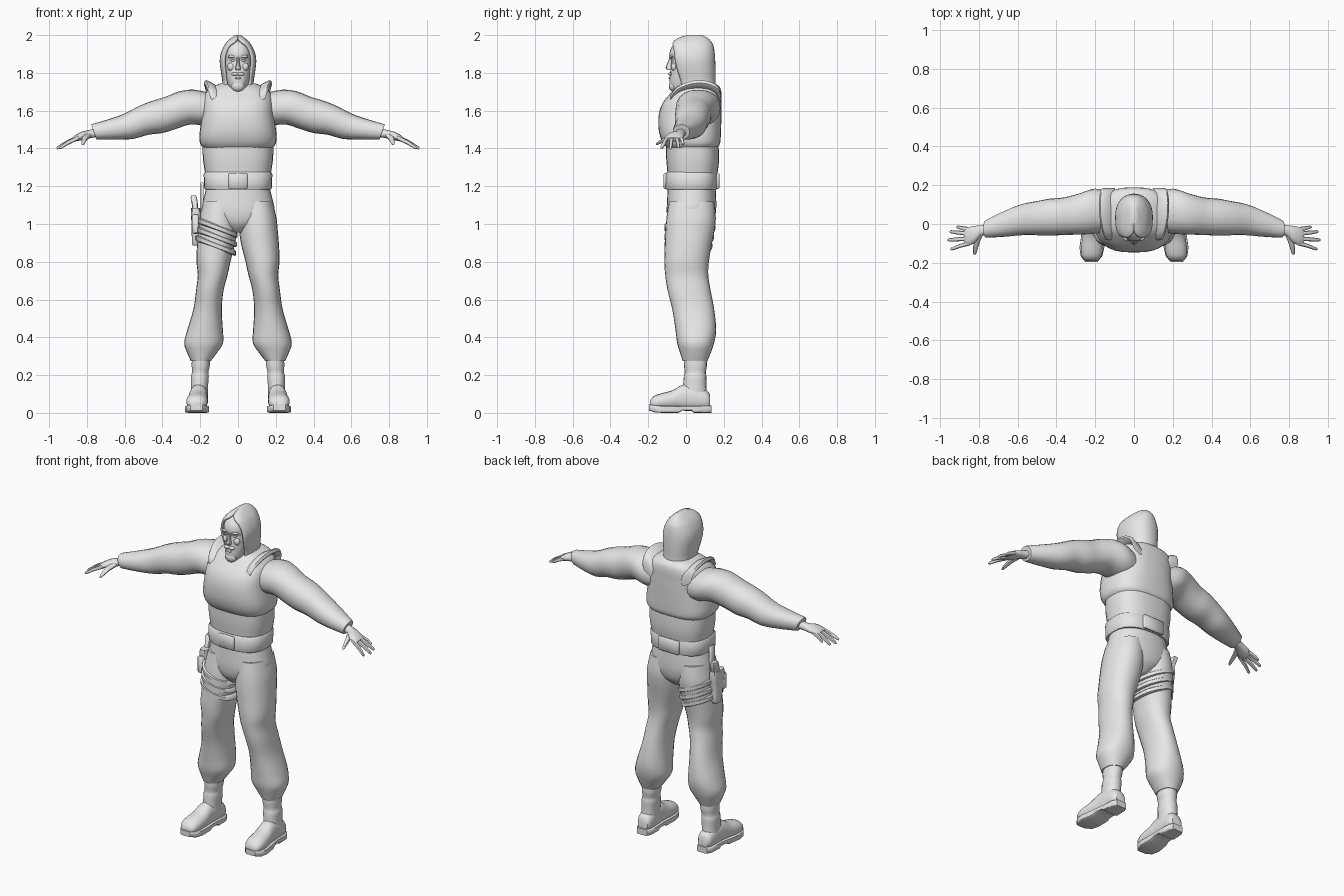
import bpy, bmesh, math
from mathutils import Vector

GREY = bpy.data.materials.new("plain grey")
GREY.diffuse_color = (0.8, 0.8, 0.8, 1)
X, Y, Z = (1, 0, 0), (0, 1, 0), (0, 0, 1)


def finish(name, bm, mirror=False, angle=45):
    bmesh.ops.recalc_face_normals(bm, faces=bm.faces)
    me = bpy.data.meshes.new(name)
    bm.to_mesh(me)
    bm.free()
    me.materials.append(GREY)
    ob = bpy.data.objects.new(name, me)
    bpy.context.collection.objects.link(ob)
    bpy.ops.object.select_all(action='DESELECT')
    ob.select_set(True)
    bpy.context.view_layer.objects.active = ob
    bpy.ops.object.shade_smooth_by_angle(angle=math.radians(angle))
    if mirror:
        ob.modifiers.new("mirror", 'MIRROR')
    return ob


def smooth_rows(rows, sub):
    """Catmull-Rom interpolation through rows of numbers."""
    out = []
    for i in range(len(rows) - 1):
        p0, p1 = rows[max(i - 1, 0)], rows[i]
        p2, p3 = rows[i + 1], rows[min(i + 2, len(rows) - 1)]
        for k in range(sub):
            t = k / sub
            out.append([b + 0.5 * t * (c - a + t * (2*a - 5*b + 4*c - d + t * (3*(b - c) + d - a)))
                        for a, b, c, d in zip(p0, p1, p2, p3)])
    return out + [list(rows[-1])]


def loft(name, rows, u=X, v=Y, n=20, e=2.2, front_e=None, sub=3, mirror=False, angle=45):
    """Skin rings (x, y, z, half u, half v[, opening degrees]) with superellipse sections."""
    bm = bmesh.new()
    u, v = Vector(u), Vector(v)
    gapped = len(rows[0]) > 5
    rings = []
    for r in smooth_rows(rows, sub):
        g = math.radians(max(r[5], 0.5)) if gapped else 0
        ring = []
        for i in range(n):
            t = -math.pi / 2 + g + (2 * math.pi - 2 * g) * i / (n - 1 if gapped else n)
            c, s = math.cos(t), math.sin(t)
            p = 2 / (front_e if front_e and s < 0 else e)
            ring.append(bm.verts.new(Vector(r[:3])
                        + u * r[3] * math.copysign(abs(c) ** p, c)
                        + v * r[4] * math.copysign(abs(s) ** p, s)))
        rings.append(ring)
    for a, b in zip(rings, rings[1:]):
        for i in range(n - 1 if gapped else n):
            j = (i + 1) % n
            bm.faces.new((a[i], a[j], b[j], b[i]))
    if not gapped:
        bm.faces.new(rings[0])
    bm.faces.new(rings[-1])
    return finish(name, bm, mirror, angle)


def blob(name, loc, size, mirror=False):
    bm = bmesh.new()
    bmesh.ops.create_uvsphere(bm, u_segments=12, v_segments=8, radius=1)
    for vert in bm.verts:
        vert.co = Vector(loc) + Vector(a * b for a, b in zip(vert.co, size))
    return finish(name, bm, mirror)


def block(name, loc, size, bevel=0.006):
    bm = bmesh.new()
    bmesh.ops.create_cube(bm, size=2)
    for vert in bm.verts:
        vert.co = Vector(loc) + Vector(a * b for a, b in zip(vert.co, size))
    bmesh.ops.bevel(bm, geom=bm.edges[:], offset=bevel, segments=1, affect='EDGES')
    return finish(name, bm)


# Torso: jacket, waist hem, padded vest and its shoulder straps
loft("jacket", [(0, .032, 1.24, .17, .128), (0, .035, 1.29, .178, .135),
                (0, .035, 1.35, .186, .14), (0, .033, 1.44, .188, .138)], n=28, e=2.6)
loft("waist_hem", [(0, .028, 1.182, .174, .134), (0, .028, 1.19, .179, .138),
                   (0, .029, 1.265, .182, .137), (0, .03, 1.275, .174, .13)], n=28, e=2.7, sub=1)
loft("vest", [(0, .032, 1.405, .185, .135), (0, .03, 1.425, .2, .15), (0, .024, 1.46, .205, .16),
              (0, .02, 1.51, .2, .166), (0, .022, 1.58, .19, .166), (0, .032, 1.64, .186, .156),
              (0, .052, 1.69, .175, .136), (0, .064, 1.725, .14, .115),
              (0, .068, 1.745, .09, .085)], n=32, e=2.7)
loft("shoulder_strap", [(.118, -.082, 1.66, .03, .012), (.125, -.045, 1.70, .04, .014),
                        (.136, .03, 1.728, .045, .015), (.14, .11, 1.728, .045, .015),
                        (.135, .17, 1.70, .042, .015), (.13, .185, 1.65, .035, .012)],
     u=(.85, 0, .5), v=(-.4, 0, .9), n=10, e=4, mirror=True)
block("front_buckle", (0, -.109, 1.228), (.05, .009, .042))
block("back_pouch", (0, .163, 1.228), (.07, .014, .042))

# Arms and hands
ARM_V = (.33, 0, .94)
loft("sleeve", [(.12, .065, 1.61, .1, .09), (.2, .066, 1.615, .116, .102), (.28, .052, 1.615, .106, .093),
                (.36, .04, 1.587, .097, .09), (.43, .036, 1.566, .095, .09), (.5, .03, 1.548, .088, .08),
                (.58, .022, 1.517, .08, .071), (.67, .0, 1.5, .066, .057),
                (.75, -.022, 1.489, .048, .045), (.763, -.025, 1.487, .044, .042)],
     u=Y, v=ARM_V, mirror=True)
loft("palm", [(.73, -.022, 1.488, .028, .025), (.785, -.034, 1.476, .028, .022),
              (.82, -.053, 1.468, .044, .022), (.855, -.063, 1.455, .047, .017),
              (.872, -.065, 1.447, .04, .012)], u=Y, v=ARM_V, n=14, mirror=True)
FINGERS = [("little", -.028, .915, -.016, 1.422), ("ring", -.05, .95, -.04, 1.406),
           ("middle", -.075, .96, -.082, 1.40), ("index", -.098, .945, -.128, 1.402)]
for label, y0, x1, y1, z1 in FINGERS:
    loft(label + "_finger", [(.845, y0, 1.457, .012, .012),
                             ((.85 + x1) / 2, (y0 + y1) / 2, (1.462 + z1) / 2, .0105, .011),
                             (x1 - .008, y1, z1 + .004, .008, .008), (x1, y1, z1, .004, .004)],
         u=Y, v=ARM_V, n=8, sub=2, mirror=True)
loft("thumb", [(.8, -.06, 1.467, .02, .016), (.812, -.1, 1.452, .015, .013),
               (.82, -.145, 1.43, .01, .009), (.822, -.158, 1.422, .005, .005)],
     u=X, v=Z, n=8, sub=2, mirror=True)

# Head inside an open hood
loft("head", [(0, .04, 1.66, .058, .06), (0, -.002, 1.705, .042, .07), (0, -.002, 1.73, .052, .084),
              (0, 0, 1.77, .062, .087), (0, 0, 1.81, .067, .083), (0, 0, 1.85, .07, .079),
              (0, 0, 1.868, .07, .077), (0, 0, 1.888, .07, .089), (0, .008, 1.925, .068, .09),
              (0, .03, 1.958, .05, .088), (0, .035, 1.975, .028, .055)], n=24, sub=2)
loft("nose", [(0, -.076, 1.885, .007, .01), (0, -.086, 1.85, .009, .013),
              (0, -.091, 1.828, .014, .017), (0, -.086, 1.815, .014, .014)], n=8, sub=2)
blob("brow", (.03, -.075, 1.887), (.024, .013, .008), True)
blob("eye", (.027, -.068, 1.866), (.012, .011, .007), True)
blob("cheek", (.036, -.063, 1.832), (.02, .016, .022), True)
blob("moustache", (.015, -.082, 1.794), (.021, .013, .009), True)
blob("lower_lip", (0, -.085, 1.773), (.017, .008, .006))
blob("chin_beard", (0, -.067, 1.73), (.036, .024, .03))
hood = loft("hood", [(0, .062, 1.69, .088, .098, 38), (0, .056, 1.75, .083, .1, 42),
                     (0, .046, 1.80, .09, .11, 44), (0, .037, 1.86, .097, .118, 44),
                     (0, .034, 1.905, .091, .118, 42), (0, .031, 1.945, .073, .114, 34),
                     (0, .033, 1.967, .056, .1, 12), (0, .037, 1.985, .036, .078, 0),
                     (0, .045, 2.0, .015, .04, 0)], n=29, e=2.2, front_e=3)
shell = hood.modifiers.new("thickness", 'SOLIDIFY')
shell.thickness = .012
shell.offset = -1

# Trousers
loft("trouser_seat", [(0, .03, 1.2, .165, .126), (0, .03, 1.13, .183, .13), (0, .028, 1.06, .19, .13),
                      (0, .025, 1.0, .12, .115), (0, .02, .955, .03, .07)], n=28, e=2.3)
loft("trouser_leg", [(.098, .03, 1.12, .085, .12), (.105, .027, 1.03, .099, .131),
                     (.109, .02, .96, .102, .13), (.117, .012, .89, .1, .124),
                     (.13, .003, .8, .09, .118), (.134, .004, .73, .079, .114),
                     (.149, .016, .65, .073, .114), (.161, .038, .55, .075, .111),
                     (.174, .052, .44, .094, .108), (.182, .051, .37, .103, .098),
                     (.19, .05, .32, .08, .082), (.197, .048, .275, .053, .066)],
     n=24, mirror=True)

# Boots
loft("boot_shaft", [(.197, .049, .31, .046, .058), (.197, .05, .255, .049, .061),
                    (.2, .049, .215, .044, .056), (.202, .048, .19, .048, .06),
                    (.204, .046, .14, .046, .062), (.206, .045, .06, .046, .07)],
     n=18, mirror=True)
loft("boot_foot", [(.204, .128, .06, .032, .035), (.205, .105, .068, .045, .055),
                   (.207, .04, .08, .048, .07), (.21, -.02, .08, .049, .068),
                   (.213, -.07, .068, .054, .052), (.217, -.13, .06, .057, .044),
                   (.219, -.17, .054, .05, .035), (.22, -.19, .045, .03, .02)],
     u=X, v=Z, n=18, mirror=True)
loft("boot_sole", [(.204, .135, .019, .034, .019), (.205, .11, .019, .049, .019),
                   (.206, .04, .019, .052, .019), (.207, .03, .025, .052, .013),
                   (.21, -.02, .025, .054, .013), (.212, -.04, .019, .057, .019),
                   (.217, -.12, .019, .064, .019), (.219, -.165, .022, .056, .019),
                   (.22, -.195, .028, .032, .016)],
     u=X, v=Z, n=16, e=7, sub=1, mirror=True)

# Thigh straps, holster and sidearm on one leg
for i, z in enumerate((.98, .932, .886)):
    cx, b = -.11 - .004 * i, .135 - .004 * i
    loft("thigh_strap_%d" % (i + 1),
         [(cx, .02 - .004 * i, z + dz, .108 - w, b - w)
          for dz, w in ((-.017, .01), (-.01, 0), (.01, 0), (.017, .01))],
         u=(1, 0, -.38), v=Y, n=24, sub=1)
block("hip_strap", (-.19, .02, 1.12), (.008, .02, .1), .003)
loft("holster", [(-.222, .025, .885, .016, .022), (-.222, .025, .9, .022, .03),
                 (-.222, .02, .98, .024, .04), (-.223, .02, 1.05, .026, .05),
                 (-.224, .02, 1.085, .024, .048)], n=14, e=4, sub=2)
block("holster_pouch", (-.226, -.025, 1.0), (.018, .022, .05))
loft("pistol_grip", [(-.226, .03, 1.06, .015, .028), (-.228, .045, 1.1, .016, .026),
                     (-.234, .06, 1.14, .017, .026), (-.236, .063, 1.15, .013, .02)],
     n=12, e=4, sub=1)
